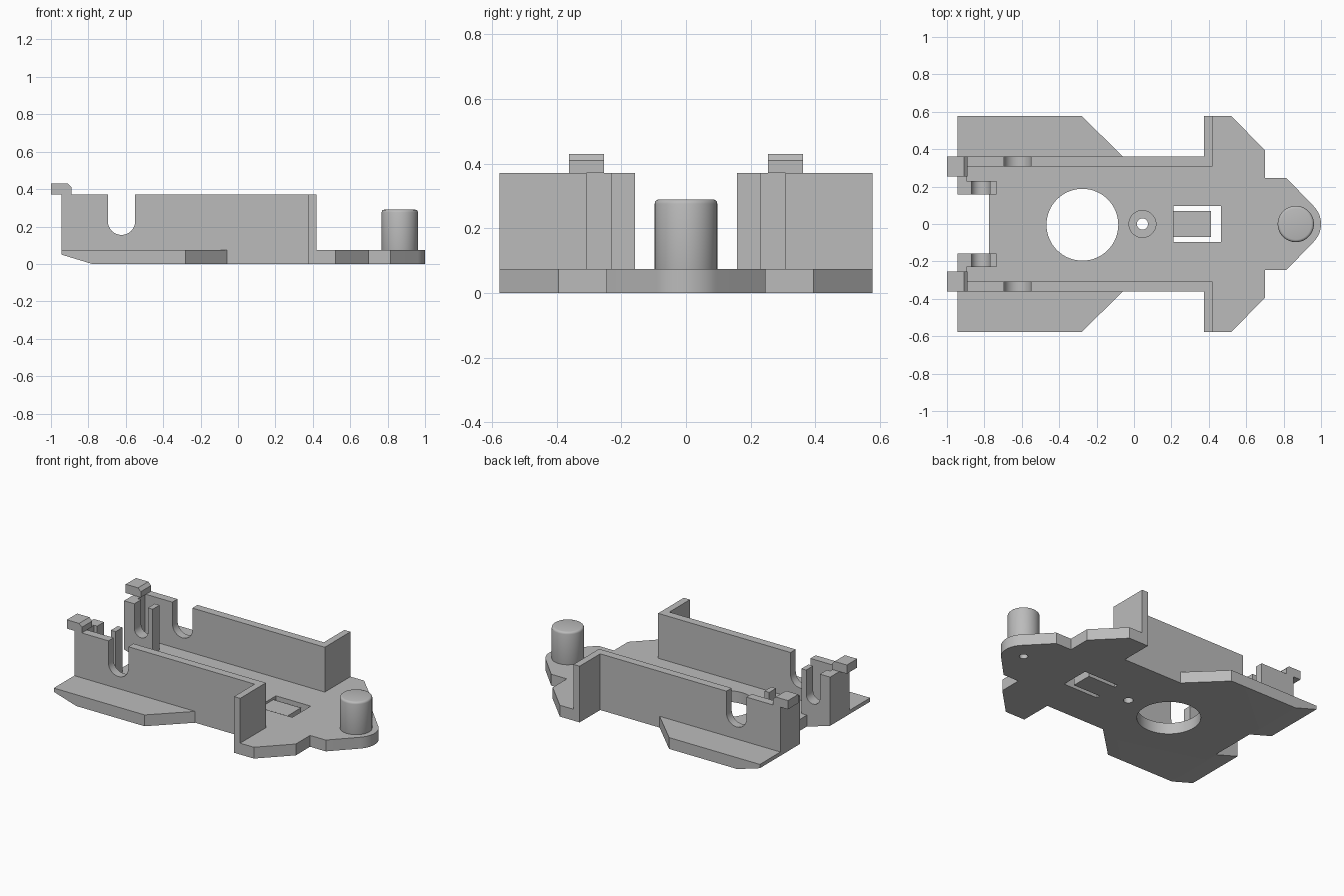
import bpy
import bmesh
from math import cos, sin, pi

cube = bpy.data.objects.get("Cube")
if cube:
    bpy.data.objects.remove(cube, do_unlink=True)

grey = bpy.data.materials.new("plain grey")
grey.use_nodes = True
colour = (0.5, 0.5, 0.5, 1)
grey.diffuse_color = colour
grey.node_tree.nodes["Principled BSDF"].inputs["Base Color"].default_value = colour

FLOOR, TOP = 0.075, 0.372


def prism(name, points, low, high, axis="z"):
    """Extrude a closed outline along z (xy outline) or y (xz outline)."""
    bm = bmesh.new()
    place = (lambda u, v, w: (u, v, w)) if axis == "z" else (lambda u, v, w: (u, w, v))
    face = bm.faces.new([bm.verts.new(place(u, v, low)) for u, v in points])
    grown = bmesh.ops.extrude_face_region(bm, geom=[face])["geom"]
    moved = [g for g in grown if isinstance(g, bmesh.types.BMVert)]
    bmesh.ops.translate(bm, verts=moved, vec=place(0, 0, high - low))
    bmesh.ops.recalc_face_normals(bm, faces=bm.faces[:])
    mesh = bpy.data.meshes.new(name)
    bm.to_mesh(mesh)
    bm.free()
    mesh.materials.append(grey)
    obj = bpy.data.objects.new(name, mesh)
    bpy.context.collection.objects.link(obj)
    return obj


def arc(cx, cy, r, start, end, steps):
    span = [start + (end - start) * i / steps for i in range(steps + 1)]
    return [(cx + r * cos(a), cy + r * sin(a)) for a in span]


def disc(name, x, y, r, low, high, steps=48):
    return prism(name, arc(x, y, r, 0, 2 * pi, steps)[:-1], low, high)


def rect(x0, x1, y0, y1):
    return [(x0, y0), (x1, y0), (x1, y1), (x0, y1)]


def activate(obj):
    bpy.ops.object.select_all(action="DESELECT")
    obj.select_set(True)
    bpy.context.view_layer.objects.active = obj


def cut(obj, cutter, keep=False):
    activate(obj)
    mod = obj.modifiers.new("cut", "BOOLEAN")
    mod.operation, mod.solver, mod.object = "DIFFERENCE", "EXACT", cutter
    bpy.ops.object.modifier_apply(modifier=mod.name)
    if not keep:
        bpy.data.objects.remove(cutter, do_unlink=True)


def smooth(obj):
    activate(obj)
    bpy.ops.object.shade_smooth_by_angle(angle=0.6)


def slotted(x0, x1, base, cx, r, cz):
    """Side profile of a wall with a round-bottomed slot open at the top."""
    return ([(x0, base), (x1, base), (x1, TOP), (cx + r, TOP)]
            + arc(cx, cz, r, 0, -pi, 16) + [(cx - r, TOP), (x0, TOP)])


# Base plate with wings, rounded nose and tail notch
half = [(0.815, 0.246), (0.70, 0.246), (0.70, 0.395), (0.52, 0.577), (0.375, 0.577),
        (0.375, 0.362), (-0.06, 0.362), (-0.28, 0.577), (-0.945, 0.577),
        (-0.945, 0.158), (-0.775, 0.158)]
nose = arc(0.865, 0, 0.135, -pi / 4, pi / 4, 16)
plate = prism("base_plate", nose + half + [(x, -y) for x, y in reversed(half)], 0, FLOOR)

# Sloped underside at the tail
cut(plate, prism("tail_cutter", [(-1.11, 0.1), (-1.11, -0.1), (-0.45, -0.1)], -1, 1, "y"))

# Openings: large round hole, counterbored screw hole, tongue slot
cut(plate, disc("round_cutter", -0.276, -0.004, 0.192, -0.1, 0.2, 64))
cut(plate, disc("screw_cutter", 0.045, 0, 0.03, -0.1, 0.2, 32))
cut(plate, disc("bore_cutter", 0.045, 0, 0.072, 0.04, 0.2))
cut(plate, prism("slot_cutter", rect(0.21, 0.465, -0.097, 0.097), -0.1, 0.2))
prism("spring_tongue", rect(0.205, 0.412, -0.07, 0.07), 0, 0.06)

# Upright pin with a rounded rim and a blind hole underneath
pin = disc("pin", 0.865, 0, 0.097, 0.05, 0.29)
activate(pin)
rim = pin.modifiers.new("rim", "BEVEL")
rim.width, rim.segments, rim.limit_method, rim.angle_limit = 0.014, 3, "ANGLE", 0.8
bpy.ops.object.modifier_apply(modifier=rim.name)
blind = disc("blind_cutter", 0.865, 0, 0.026, -0.1, 0.2, 32)
cut(plate, blind, keep=True)
cut(pin, blind)
smooth(plate)
smooth(pin)

# Mirrored walls, flanges, slotted holders and hooks
for side, s in (("left", 1), ("right", -1)):
    wall = prism(side + "_wall", slotted(-0.945, 0.42, FLOOR, -0.623, 0.073, 0.228),
                 s * 0.308, s * 0.362, "y")
    holder = prism(side + "_axle_holder", slotted(-0.945, -0.735, FLOOR, -0.82, 0.05, 0.21),
                   s * 0.158, s * 0.23, "y")
    smooth(wall)
    smooth(holder)
    prism(side + "_end_wall", rect(-0.945, -0.895, s * 0.23, s * 0.308), FLOOR, TOP)
    prism(side + "_flange", rect(0.375, 0.42, s * 0.362, s * 0.577), FLOOR, TOP)
    prism(side + "_hook", [(-1, TOP), (-0.89, TOP), (-0.89, 0.41), (-0.91, 0.43), (-1, 0.43)],
          s * 0.254, s * 0.362, "y")
